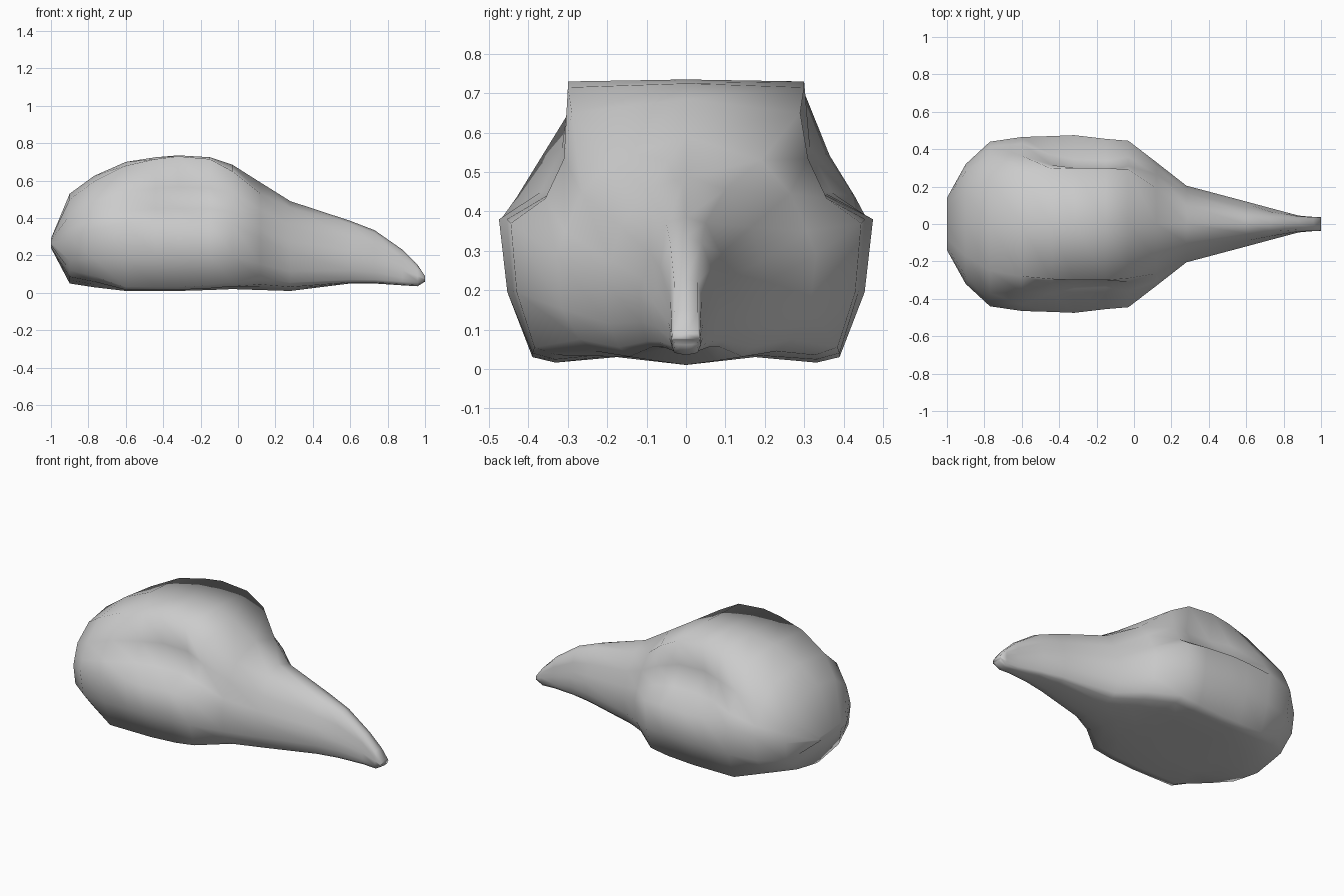
import bpy
import bmesh

cube = bpy.data.objects.get("Cube")
if cube:
    bpy.data.objects.remove(cube)


def lerp(a, b, t):
    return a + (b - a) * t


def make_material(name, colour):
    mat = bpy.data.materials.new(name)
    mat.use_nodes = True
    mat.diffuse_color = colour
    mat.node_tree.nodes["Principled BSDF"].inputs["Base Color"].default_value = colour
    return mat


# Stations from the back of the head to the beak tip:
# x, bottom, top, jaw half width, jaw lift, widest half width, widest height,
# socket half width, brow half width, brow drop
STATIONS = [
    (-1, .24, .29, .1, .01, .14, .27, .12, .08, 0),
    (-.9, .05, .53, .24, .06, .32, .29, .28, .17, .03),
    (-.77, .03, .625, .33, .05, .44, .34, .37, .25, .03),
    (-.6, .01, .7, .39, .01, .465, .37, .365, .28, .02),
    (-.44, .01, .725, .39, .01, .47, .38, .315, .295, .01),
    (-.32, .01, .735, .39, .01, .475, .38, .275, .3, .005),
    (-.15, .015, .725, .39, .015, .455, .38, .275, .3, .01),
    (-.03, .02, .685, .385, .025, .445, .37, .31, .29, .035),
    (.12, .015, .59, .27, .05, .33, .29, .265, .19, .06),
    (.28, .01, .49, .17, .035, .205, .22, .165, .1, .035),
    (.6, .05, .385, .1, .01, .12, .19, .09, .05, .015),
    (.73, .05, .335, .07, .01, .085, .17, .065, .04, .015),
    (.88, .04, .23, .038, .01, .045, .12, .04, .03, .01),
    (.96, .035, .15, .035, .01, .038, .09, .037, .03, .005),
    (1, .06, .09, .033, .005, .037, .075, .035, .03, 0),
]


def section(x, bottom, top, jaw, lift, wide, wide_z, socket, brow, drop):
    """Closed mirrored cross-section, starting under the chin."""
    hollow = .65 if socket < brow + .03 else .35
    half = [
        (jaw * .45, bottom + (.02 if jaw > .35 else lift * .3)),
        (jaw * .85, bottom + lift * .6),
        (jaw, bottom + lift + .01),
        (lerp(jaw, wide, .75), lerp(bottom, wide_z, .5)),
        (wide, wide_z),
        (lerp(wide, socket, hollow), lerp(wide_z, top, .2)),
        (socket, lerp(wide_z, top, .52)),
        (brow, top - drop),
    ]
    ring = [(0, bottom)] + half + [(0, top)]
    ring += [(-y, z) for y, z in reversed(half)]
    return [(x, y, z) for y, z in ring]


# Head and beak as one lofted skin
bm = bmesh.new()
rings = [[bm.verts.new(p) for p in section(*s)] for s in STATIONS]
count = len(rings[0])
for a, b in zip(rings, rings[1:]):
    for i in range(count):
        j = (i + 1) % count
        bm.faces.new((a[i], a[j], b[j], b[i]))
bm.faces.new(rings[0])
bm.faces.new(rings[-1])
bmesh.ops.recalc_face_normals(bm, faces=bm.faces)
for face in bm.faces:
    face.smooth = True

mesh = bpy.data.meshes.new("bird_head")
bm.to_mesh(mesh)
bm.free()
mesh.materials.append(make_material("plain grey", (.6, .6, .6, 1)))
head = bpy.data.objects.new("bird_head", mesh)
bpy.context.collection.objects.link(head)
